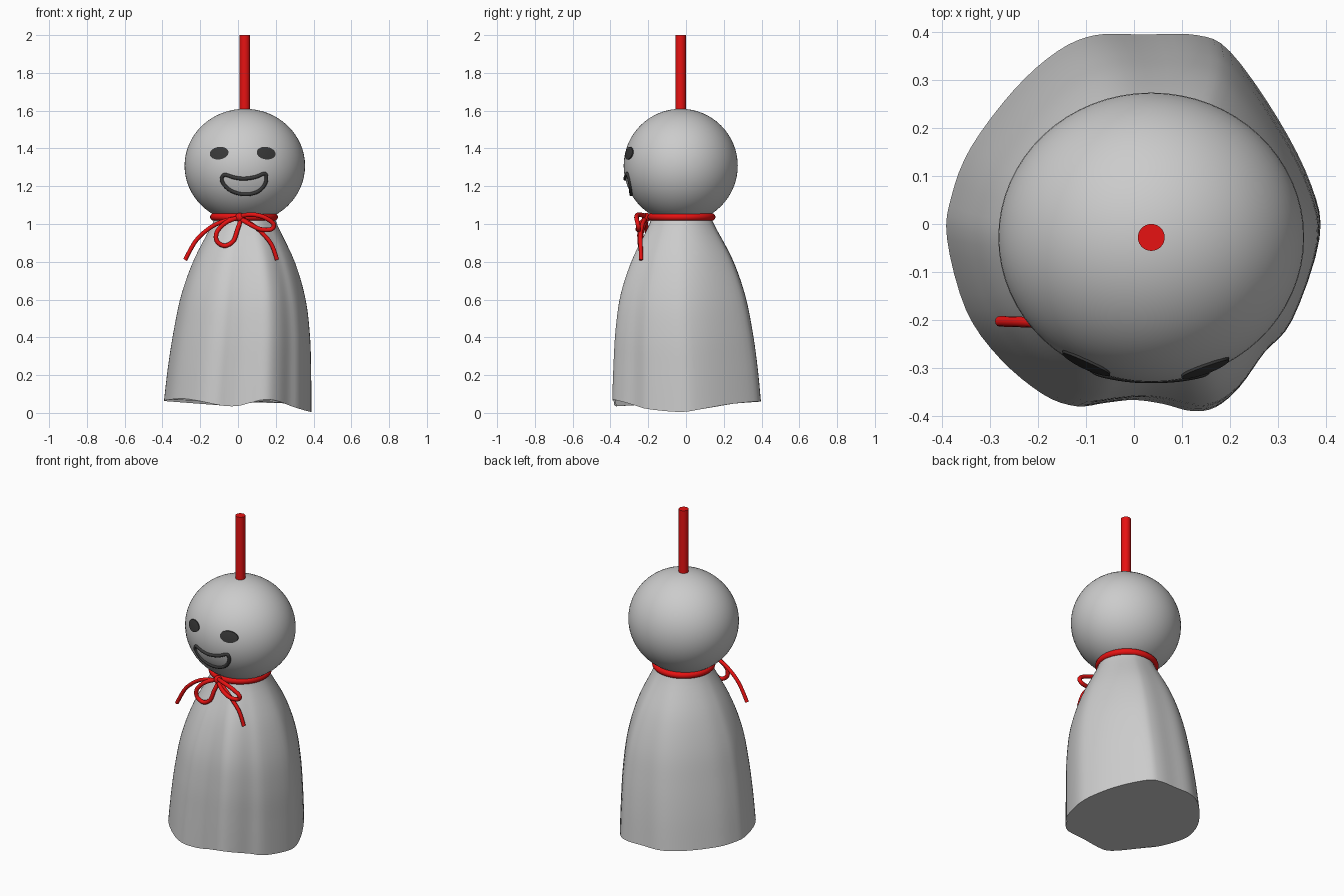
import bpy, bmesh
from math import sin, cos, pi, atan2, sqrt
from mathutils import Vector

if "Cube" in bpy.data.objects:
    bpy.data.objects.remove(bpy.data.objects["Cube"])


def material(name, rgb):
    m = bpy.data.materials.new(name)
    m.diffuse_color = (*rgb, 1)
    m.use_nodes = True
    m.node_tree.nodes["Principled BSDF"].inputs["Base Color"].default_value = m.diffuse_color
    return m


RED = material("red", (0.8, 0.006, 0.006))
DARK = material("dark", (0.04, 0.04, 0.04))
HEAD_C = Vector((0.036, -0.028, 1.308))
HEAD_R = Vector((0.319, 0.302, 0.302))


def spline(pts, steps, closed=False):
    """Catmull-Rom samples through points of any dimension."""
    n, out = len(pts), []
    get = (lambda i: pts[i % n]) if closed else (lambda i: pts[min(max(i, 0), n - 1)])
    for i in range(n if closed else n - 1):
        for k in range(steps):
            t = k / steps
            out.append([0.5 * (2 * b + (c - a) * t + (2 * a - 5 * b + 4 * c - d) * t * t
                               + (3 * b - a - 3 * c + d) * t ** 3)
                        for a, b, c, d in zip(get(i - 1), get(i), get(i + 1), get(i + 2))])
    return out if closed else out + [list(pts[-1])]


def finish(obj, mat=None, angle=40):
    if mat:
        obj.data.materials.append(mat)
    bpy.ops.object.select_all(action='DESELECT')
    obj.select_set(True)
    bpy.context.view_layer.objects.active = obj
    if obj.type == 'CURVE':
        bpy.ops.object.convert(target='MESH')
    bpy.ops.object.shade_smooth_by_angle(angle=angle * pi / 180)


def from_bmesh(name, bm, mat=None):
    bmesh.ops.recalc_face_normals(bm, faces=bm.faces)
    me = bpy.data.meshes.new(name)
    bm.to_mesh(me)
    bm.free()
    obj = bpy.data.objects.new(name, me)
    bpy.context.collection.objects.link(obj)
    finish(obj, mat)


def cord(name, pts, radius, mat, closed=False, steps=8):
    cu = bpy.data.curves.new(name, 'CURVE')
    cu.dimensions = '3D'
    cu.bevel_depth, cu.bevel_resolution, cu.use_fill_caps = radius, 4, True
    path = spline(pts, steps, closed)
    sp = cu.splines.new('POLY')
    sp.points.add(len(path) - 1)
    for p, co in zip(sp.points, path):
        p.co = (*co, 1)
    sp.use_cyclic_u = closed
    obj = bpy.data.objects.new(name, cu)
    bpy.context.collection.objects.link(obj)
    finish(obj, mat)


def on_face(x, z, lift=0.0):
    """Point on the front of the head."""
    u, w = (x - HEAD_C.x) / HEAD_R.x, (z - HEAD_C.z) / HEAD_R.z
    return (x, HEAD_C.y - HEAD_R.y * sqrt(1 - u * u - w * w) - lift, z)


# Head
bpy.ops.mesh.primitive_uv_sphere_add(segments=64, ring_count=32, radius=1, location=HEAD_C)
head = bpy.context.object
head.name = "head"
head.scale = HEAD_R
finish(head)

# Cloth skirt: wavy hem blended into a round neck
hem = spline([(.387, -.03, .005), (.37, .08, .02), (.3, .22, .045), (.2, .36, .06),
              (.13, .394, .06), (.02, .395, .06), (-.08, .394, .06), (-.16, .36, .06),
              (-.25, .28, .06), (-.34, .16, .06), (-.38, .06, .062), (-.39, -.03, .065),
              (-.35, -.18, .072), (-.28, -.28, .075), (-.19, -.355, .06), (-.12, -.38, .045),
              (-.06, -.373, .036), (0, -.367, .037), (.06, -.375, .052), (.12, -.39, .068),
              (.17, -.382, .07), (.22, -.34, .06), (.27, -.27, .04), (.33, -.2, .02)], 4, True)
# height, radius, centre x, centre y, fold strength
rows = spline([(0, .39, 0, 0, 1), (.2, .378, .01, -.006, .97), (.4, .36, .022, -.014, .9),
               (.6, .328, .03, -.02, .8), (.8, .265, .035, -.022, .6),
               (1.0, .17, .036, -.025, .25), (1.08, .15, .036, -.028, 0)], 5)
bm = bmesh.new()
rings = []
for z, r, cx, cy, w in rows:
    ring = []
    for hx, hy, hz in hem:
        a = atan2(hy, hx)
        ring.append(bm.verts.new((cx + r * (w * hx / .39 + (1 - w) * cos(a)),
                                  cy + r * (w * hy / .39 + (1 - w) * sin(a)),
                                  z + hz * (1 - z / 1.08))))
    rings.append(ring)
for lo, hi in zip(rings, rings[1:]):
    for i in range(len(lo)):
        j = (i + 1) % len(lo)
        bm.faces.new((lo[i], lo[j], hi[j], hi[i]))
bm.faces.new(rings[0])
bm.faces.new(rings[-1])
from_bmesh("skirt", bm)

# Hanging string
bpy.ops.mesh.primitive_cylinder_add(vertices=32, radius=.028, depth=.42,
                                    location=(HEAD_C.x, HEAD_C.y, 1.79))
bpy.context.object.name = "hanging_string"
finish(bpy.context.object, RED)

# Neck cord
cord("neck_cord", [(.032 + .16 * cos(a * pi / 8), -.024 + .16 * sin(a * pi / 8), 1.037)
                   for a in range(16)], .02, RED, True, 4)

# Bow: knot, loops and tails
bpy.ops.mesh.primitive_uv_sphere_add(segments=24, ring_count=12, radius=.024, location=(.01, -.21, 1.035))
bpy.context.object.name = "bow_knot"
finish(bpy.context.object, RED)
cord("left_loop", [(.01, -.21, 1.03), (-.06, -.23, 1.01), (-.11, -.245, .96), (-.112, -.245, .91),
                   (-.07, -.242, .885), (-.025, -.24, .91), (-.003, -.232, .97)], .012, RED, True)
cord("right_loop", [(.01, -.21, 1.035), (.07, -.25, 1.05), (.14, -.262, 1.035), (.188, -.255, 1.0),
                    (.175, -.25, .972), (.12, -.255, .972), (.06, -.245, 1.0)], .012, RED, True)
cord("left_tail", [(.01, -.215, 1.03), (-.06, -.215, 1.02), (-.14, -.21, .985),
                   (-.22, -.205, .915), (-.28, -.203, .81)], .011, RED)
cord("right_tail", [(.01, -.215, 1.03), (.07, -.23, 1.0), (.13, -.24, .95),
                    (.178, -.24, .89), (.207, -.238, .81)], .011, RED)

# Eyes: tilted ovals hugging the head
for name, cx, s in (("left_eye", -.1, 1), ("right_eye", .149, -1)):
    bm = bmesh.new()
    prev = None
    centre = bm.verts.new(on_face(cx, 1.375, .005))
    for k in range(1, 5):
        ring = []
        for i in range(32):
            u, v = .05 * k / 4 * cos(i * pi / 16), .033 * k / 4 * sin(i * pi / 16)
            ring.append(bm.verts.new(on_face(cx + u * .99 - s * v * .15,
                                             1.375 + v * .99 + s * u * .15, .005)))
        for i in range(32):
            j = (i + 1) % 32
            bm.faces.new((prev[i], prev[j], ring[j], ring[i]) if prev else (centre, ring[j], ring[i]))
        prev = ring
    rim = [e for e in bm.edges if e.is_boundary]
    new = bmesh.ops.extrude_edge_only(bm, edges=rim)["geom"]
    bmesh.ops.translate(bm, vec=(0, .015, 0), verts=[g for g in new if isinstance(g, bmesh.types.BMVert)])
    from_bmesh(name, bm, DARK)

# Smiling mouth outline
mouth = [(-.086, 1.235), (-.07, 1.26), (-.02, 1.246), (.03, 1.24), (.09, 1.248), (.138, 1.266),
         (.15, 1.25), (.142, 1.21), (.105, 1.172), (.045, 1.157), (-.015, 1.167), (-.062, 1.195)]
cord("mouth", [on_face(x, z) for x, z in mouth], .01, DARK, True)
